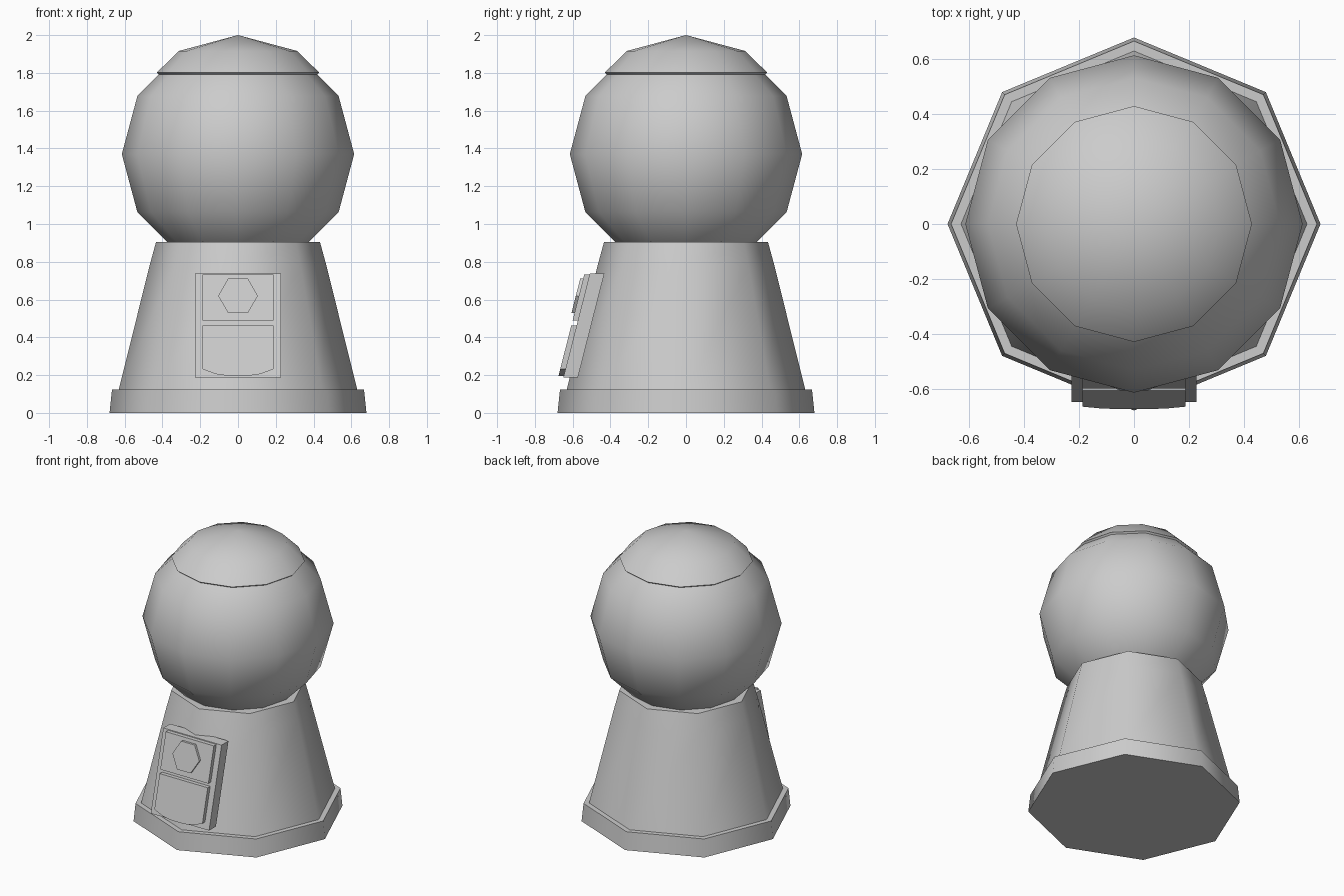
import bpy, bmesh
from math import sin, cos, pi, radians

if "Cube" in bpy.data.objects:
    bpy.data.objects.remove(bpy.data.objects["Cube"])


def finish(name, bm, smooth=True):
    bmesh.ops.remove_doubles(bm, verts=bm.verts, dist=1e-5)
    bmesh.ops.recalc_face_normals(bm, faces=bm.faces)
    mesh = bpy.data.meshes.new(name)
    bm.to_mesh(mesh)
    bm.free()
    obj = bpy.data.objects.new(name, mesh)
    bpy.context.collection.objects.link(obj)
    if smooth:
        bpy.ops.object.select_all(action='DESELECT')
        obj.select_set(True)
        bpy.context.view_layer.objects.active = obj
        bpy.ops.object.shade_smooth_by_angle(angle=radians(50))
    return obj


def lathe(name, profile, sides):
    """Revolve an (r, z) profile around z."""
    bm = bmesh.new()
    verts = [bm.verts.new((r, 0, z)) for r, z in profile]
    edges = [bm.edges.new(pair) for pair in zip(verts, verts[1:])]
    bmesh.ops.spin(bm, geom=verts + edges, cent=(0, 0, 0), axis=(0, 0, 1),
                   angle=2 * pi, steps=sides, use_merge=True)
    return finish(name, bm)


def panel(name, outline, front, back):
    """Prism from an (x, z) outline, leaning with the front of the body."""
    bm = bmesh.new()
    lean = lambda z: -0.697 + 0.2545 * z
    f = [bm.verts.new((x, lean(z) - front, z)) for x, z in outline]
    b = [bm.verts.new((x, lean(z) - back, z)) for x, z in outline]
    bm.faces.new(f)
    bm.faces.new(b[::-1])
    n = len(outline)
    for i in range(n):
        j = (i + 1) % n
        bm.faces.new((f[j], f[i], b[i], b[j]))
    return finish(name, bm, smooth=False)


def rect(w, z0, z1):
    return [(-w, z0), (w, z0), (w, z1), (-w, z1)]


# Octagonal foot and tapered body
lathe("foot", [(0, 0), (0.68, 0), (0.667, 0.125), (0.6, 0.125)], 8)
lathe("body", [(0.632, 0.12), (0.468, 0.78), (0.434, 0.905), (0, 0.905)], 8)

# Globe, twelve sided
bm = bmesh.new()
bmesh.ops.create_uvsphere(bm, u_segments=12, v_segments=6, radius=0.615)
bmesh.ops.translate(bm, verts=bm.verts, vec=(0, 0, 1.37))
finish("globe", bm)

# Lid: thin cap following the globe
lathe("lid", [(0, 2.0), (0.315, 1.9156), (0.43, 1.801), (0.417, 1.79), (0.40, 1.80)], 12)

# Front plate, coin plate, knob and chute door
panel("front_plate", rect(0.228, 0.187, 0.738), 0.0, -0.077)
panel("coin_plate", rect(0.188, 0.49, 0.733), 0.028, -0.01)
knob = [(0.105 * cos(i * pi / 3), 0.62 + 0.105 * sin(i * pi / 3)) for i in range(6)]
panel("knob", knob, 0.044, 0.02)
door = [(-0.188, 0.232), (-0.12, 0.206), (-0.05, 0.196), (0.05, 0.196),
        (0.12, 0.206), (0.188, 0.232), (0.188, 0.463), (-0.188, 0.463)]
panel("chute_door", door, 0.028, -0.01)
